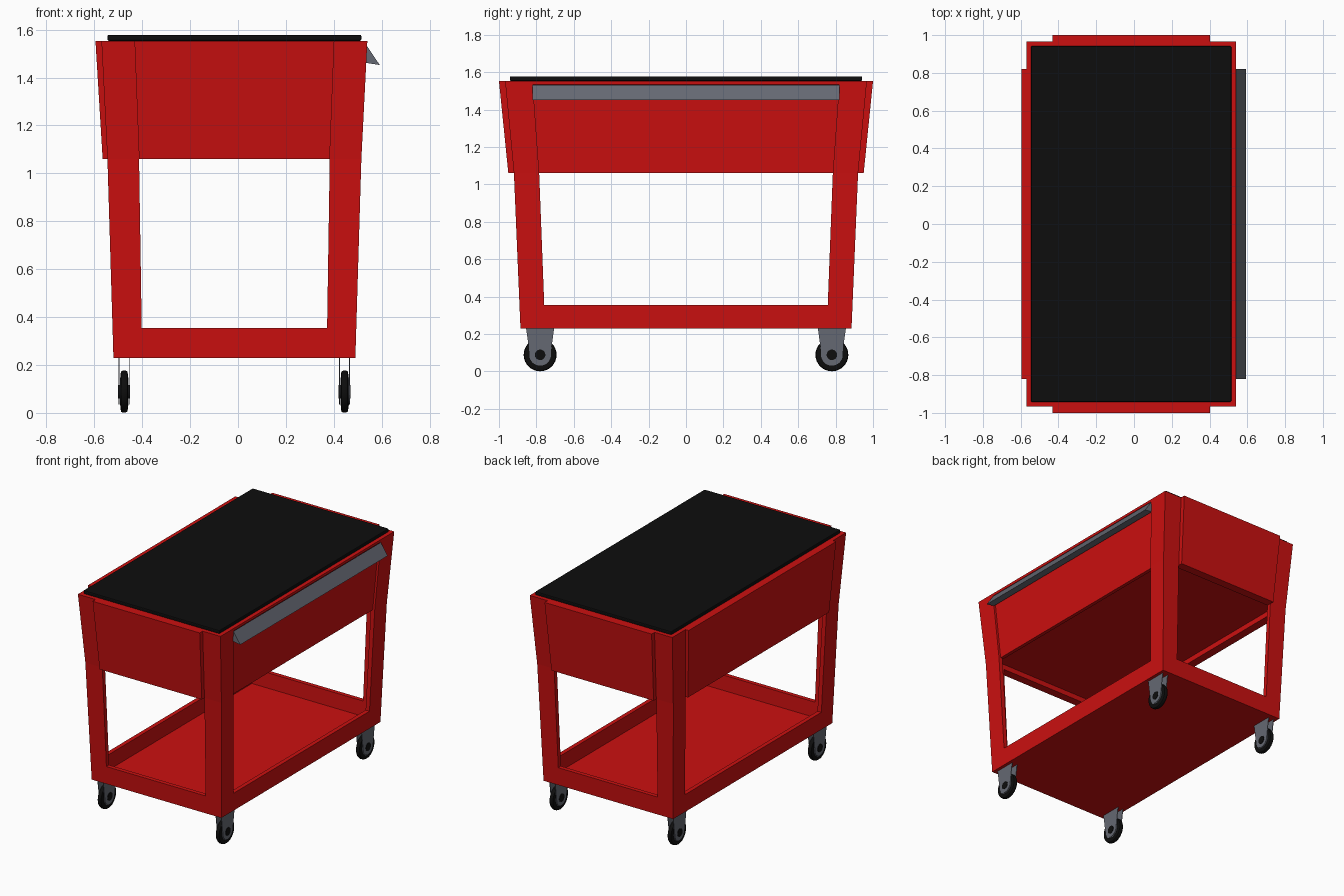
import bpy, bmesh, math

if "Cube" in bpy.data.objects:
    bpy.data.objects.remove(bpy.data.objects["Cube"])

CX = -0.015          # middle of the frame; the handle sticks out on +x
T = 0.03             # sheet thickness
BASE, RIM, WAIST, LIP, TOP = 0.23, 0.355, 1.06, 1.535, 1.553


def material(name, rgb):
    m = bpy.data.materials.new(name)
    m.use_nodes = True
    col = (*rgb, 1)
    m.diffuse_color = col
    m.node_tree.nodes["Principled BSDF"].inputs["Base Color"].default_value = col
    return m


RED = material("red paint", (0.6, 0.005, 0.005))
GREY = material("grey metal", (0.13, 0.14, 0.17))
BLACK = material("black rubber", (0.004, 0.004, 0.004))


def loft(name, rings, mat, bevel=0):
    """Skin a stack of rings of equal length and cap both ends."""
    bm = bmesh.new()
    loops = [[bm.verts.new(p) for p in ring] for ring in rings]
    n = len(loops[0])
    for a, b in zip(loops, loops[1:]):
        for i in range(n):
            j = (i + 1) % n
            bm.faces.new((a[i], a[j], b[j], b[i]))
    bm.faces.new(loops[0])
    bm.faces.new(loops[-1])
    bmesh.ops.recalc_face_normals(bm, faces=bm.faces)
    mesh = bpy.data.meshes.new(name)
    bm.to_mesh(mesh)
    bm.free()
    ob = bpy.data.objects.new(name, mesh)
    bpy.context.collection.objects.link(ob)
    mesh.materials.append(mat)
    if bevel:
        mod = ob.modifiers.new("soft edge", "BEVEL")
        mod.width, mod.segments = bevel, 2
    return ob


def bend(z, low, mid, high):
    """Taper value at a height: two straight runs that meet at the waist."""
    if z < WAIST:
        return low + (mid - low) * (z - BASE) / (WAIST - BASE)
    return mid + (high - mid) * (z - WAIST) / (TOP - WAIST)


def outer(z):
    return bend(z, 0.505, 0.53, 0.555), bend(z, 0.885, 0.92, 0.967)


def inner(z):
    return bend(z, 0.385, 0.398, 0.417), bend(z, 0.753, 0.785, 0.82)


def rect(hx, hy, z):
    return [(CX + sx * hx, sy * hy, z) for sx, sy in ((-1, -1), (1, -1), (1, 1), (-1, 1))]


def frame_rect(z, inset=0, at=None):
    hx, hy = outer(z)
    return rect(hx - inset, hy - inset, z if at is None else at)


# Lower shelf: a shallow tub with a rim
loft("lower_shelf", [frame_rect(BASE), frame_rect(RIM), frame_rect(RIM, T),
                     frame_rect(BASE, T, BASE + 0.02)], RED)

# Bent angle legs
for sx, side in ((-1, "right"), (1, "left")):
    for sy, end in ((-1, "front"), (1, "back")):
        rings = []
        for z in (RIM, WAIST, LIP):
            (ox, oy), (ix, iy) = outer(z), inner(z)
            section = [(ox, oy), (ox, iy), (ox - T, iy), (ox - T, oy - T), (ix, oy - T), (ix, oy)]
            rings.append([(CX + sx * x, sy * y, z) for x, y in section])
        loft(f"{end}_{side}_leg", rings, RED)

# Raised end panels
for s, end in ((-1, "front"), (1, "back")):
    rings = []
    for z, out in ((WAIST, 0.95), (TOP, 1.0)):
        ix, back = inner(z)[0], outer(z)[1] - T
        rings.append([(CX + x, s * y, z) for x, y in ((-ix, back), (ix, back), (ix, out), (-ix, out))])
    loft(f"{end}_panel", rings, RED)


# Side panels: one raised, one sunk behind the handle
def side_panel(name, s, levels):
    rings = []
    for z, out in levels:
        iy, back = inner(z)[1], outer(z)[0] - 0.04
        rings.append([(CX + s * x, y, z) for x, y in ((back, -iy), (back, iy), (out, iy), (out, -iy))])
    loft(name, rings, RED)


side_panel("right_panel", -1, [(WAIST, 0.55), (TOP, 0.58)])
side_panel("left_panel", 1, [(z, outer(z)[0] - 0.015) for z in (WAIST, LIP)])

# Box floor, top lip and rubber mat
loft("box_floor", [frame_rect(1.1, T), frame_rect(1.12, T)], RED)
loft("top_lip", [frame_rect(LIP), frame_rect(TOP)], RED)
loft("top_mat", [rect(0.53, 0.942, TOP), rect(0.53, 0.942, 1.578)], BLACK, 0.006)

# Wedge push handle
wedge = [(0.538, 1.532), (0.592, 1.452), (0.53, 1.462)]
loft("push_handle", [[(x, y, z) for x, z in wedge] for y in (-0.82, 0.82)], GREY)


def disc(cx, cy, cz, r, n=32):
    return [(cx, cy + r * math.cos(2 * math.pi * i / n), cz + r * math.sin(2 * math.pi * i / n))
            for i in range(n)]


# Casters: tyre, hub, two fork plates and an axle
WZ = 0.089
for x, side in ((CX - 0.46, "right"), (CX + 0.46, "left")):
    for y, end in ((-0.78, "front"), (0.78, "back")):
        tag = f"{end}_{side}"
        profile = [(-0.016, 0.07), (-0.013, 0.084), (-0.005, 0.088),
                   (0.005, 0.088), (0.013, 0.084), (0.016, 0.07)]
        parts = [loft(f"{tag}_tyre", [disc(x + dx, y, WZ, r) for dx, r in profile], BLACK),
                 loft(f"{tag}_hub", [disc(x + dx, y, WZ, 0.058) for dx in (-0.018, 0.018)], GREY),
                 loft(f"{tag}_axle", [disc(x + dx, y, WZ, 0.028) for dx in (-0.025, 0.025)], BLACK)]
        plate = [(0.075, BASE), (-0.075, BASE)]
        for i in range(13):
            a = math.pi * (1 + i / 12)
            plate.append((0.055 * math.cos(a), WZ + 0.055 * math.sin(a)))
        for k, dx in enumerate((-0.021, 0.021)):
            loft(f"{tag}_fork_{k + 1}",
                 [[(x + dx + t, y + py, pz) for py, pz in plate] for t in (-0.002, 0.002)], GREY)
        bpy.ops.object.select_all(action="DESELECT")
        for ob in parts:
            ob.select_set(True)
        bpy.context.view_layer.objects.active = parts[0]
        bpy.ops.object.shade_smooth_by_angle()
